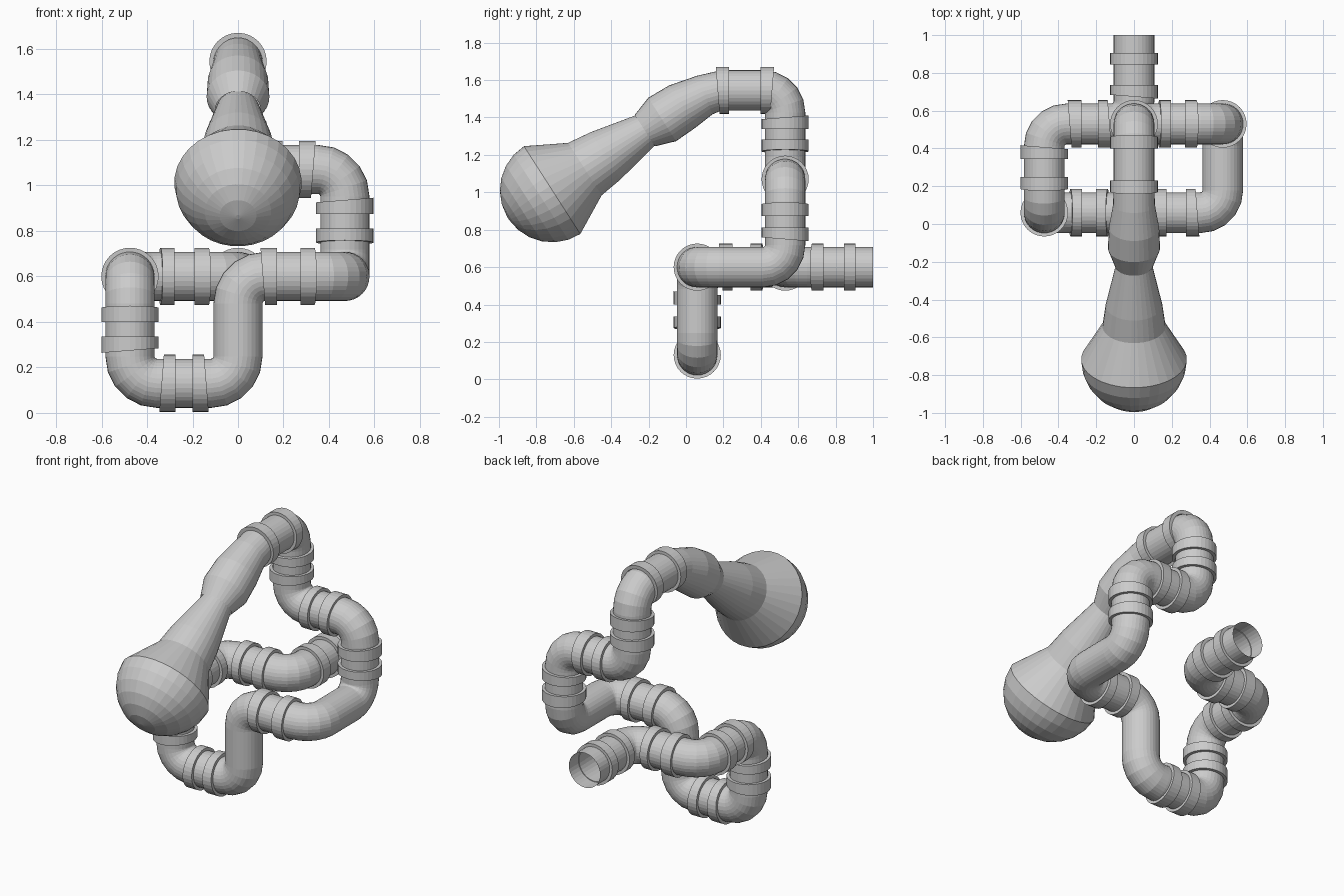
import bpy, bmesh, math
from mathutils import Vector as V

if "Cube" in bpy.data.objects:
    bpy.data.objects.remove(bpy.data.objects["Cube"])

SIDES = 32
R = 0.108      # pipe radius
BEND = 0.118   # elbow centre-line radius


def loft(name, rings, closed=False, cap_end=False):
    """Skin a list of vertex rings into one object."""
    bm = bmesh.new()
    vs = [[bm.verts.new(p) for p in ring] for ring in rings]
    n = len(vs)
    for i in range(n if closed else n - 1):
        a, b = vs[i], vs[(i + 1) % n]
        for j in range(SIDES):
            k = (j + 1) % SIDES
            bm.faces.new((a[j], a[k], b[k], b[j]))
    if cap_end:
        bm.faces.new(vs[-1])
    bmesh.ops.recalc_face_normals(bm, faces=bm.faces[:])
    me = bpy.data.meshes.new(name)
    bm.to_mesh(me)
    bm.free()
    ob = bpy.data.objects.new(name, me)
    bpy.context.collection.objects.link(ob)
    return ob


def circle(c, u, w, r):
    return [c + r * (math.cos(t) * u + math.sin(t) * w)
            for t in (2 * math.pi * j / SIDES for j in range(SIDES))]


def basis(d):
    u = d.orthogonal().normalized()
    return u, d.cross(u)


def tube(name, stations):
    """Tube through (centre, direction, radius) stations, without twisting."""
    d = stations[0][1]
    u, _ = basis(d)
    rings = []
    for c, nd, r in stations:
        u = d.rotation_difference(nd) @ u
        d = nd
        rings.append(circle(c, u, d.cross(u), r))
    return loft(name, rings)


def collar(name, c, d, outer, side):
    """Raised joint ring, wedge-shaped towards the outside of the elbow."""
    u, w = basis(d)
    rings = []
    for s, r in ((-1, 0.104), (-1, 0.126), (1, 0.126), (1, 0.104)):
        ring = circle(c + d * s * 0.031, u, w, r)
        if s == side:
            ring = [p + d * s * 0.08 * (p - c).dot(outer) for p in ring]
        rings.append(ring)
    loft(name, rings, closed=True)


# Centre line of the folded pipe, back end to top
path = [V(p) for p in (
    (0, 1, .6), (0, .53, .6), (-.475, .53, .6), (-.475, .06, .6),
    (-.475, .06, .13), (0, .06, .13), (0, .06, .6), (.47, .06, .6),
    (.47, .53, .6), (.47, .53, 1.07), (0, .53, 1.07), (0, .53, 1.545),
    (0, .15, 1.545))]
dirs = [(b - a).normalized() for a, b in zip(path, path[1:])]
slope = math.radians(32.7)
axis = V((0, -math.cos(slope), -math.sin(slope)))

# Pipe with rounded elbows
st = [(path[0], dirs[0], R)]
for i in range(1, len(path) - 1):
    a, b, p = dirs[i - 1], dirs[i], path[i]
    o = p - a * BEND + b * BEND
    for k in range(6):
        t = math.pi / 2 * k / 5
        st.append((o + BEND * (a * math.sin(t) - b * math.cos(t)),
                   (a * math.cos(t) + b * math.sin(t)).normalized(), R))
st.append((V((0, .19, 1.545)), dirs[-1], R))
st.append((V((0, .10, 1.52)), (dirs[-1] + 2 * axis).normalized(), R + .003))

# Flared socket at the end of the pipe
neck = V((0, -.22, 1.33))
for t, r in ((-.24, .133), (-.11, .138), (0, .10)):
    st.append((neck + axis * t, axis, r))
tube("pipe", st)

# Pairs of joint collars: path segment index -> coordinate along its axis
pairs = {0: (.875, .705), 1: (-.16, -.31), 2: (.376, .217), 3: (.43, .305),
         4: (-.305, -.17), 6: (.14, .305), 8: (.78, .905), 9: (.30, .165),
         10: (1.25, 1.37), 11: (.43, .20)}
for i, coords in pairs.items():
    d = dirs[i]
    ax = max(range(3), key=lambda k: abs(d[k]))
    before = dirs[i - 1] if i else V((0, 0, 0))
    after = -dirs[i + 1] if i < len(dirs) - 1 else V((0, 0, 1))
    for k, (x, o, side) in enumerate(zip(coords, (before, after), (-1, 1))):
        c = path[i].copy()
        c[ax] = x
        collar(f"joint_collar_{i}_{k}", c, d, o, side)

# Bulb: flaring neck, cone and rounded end
prof = [(-.01, .094), (.12, .122), (.25, .15), (.381, .167), (.589, .28)]
for k in range(1, 7):
    t = math.pi / 2 * k / 6.15
    prof.append((.589 + .28 * math.sin(t), .28 * math.cos(t)))
u, w = basis(axis)
loft("bulb", [circle(neck + axis * t, u, w, r) for t, r in prof], cap_end=True)
